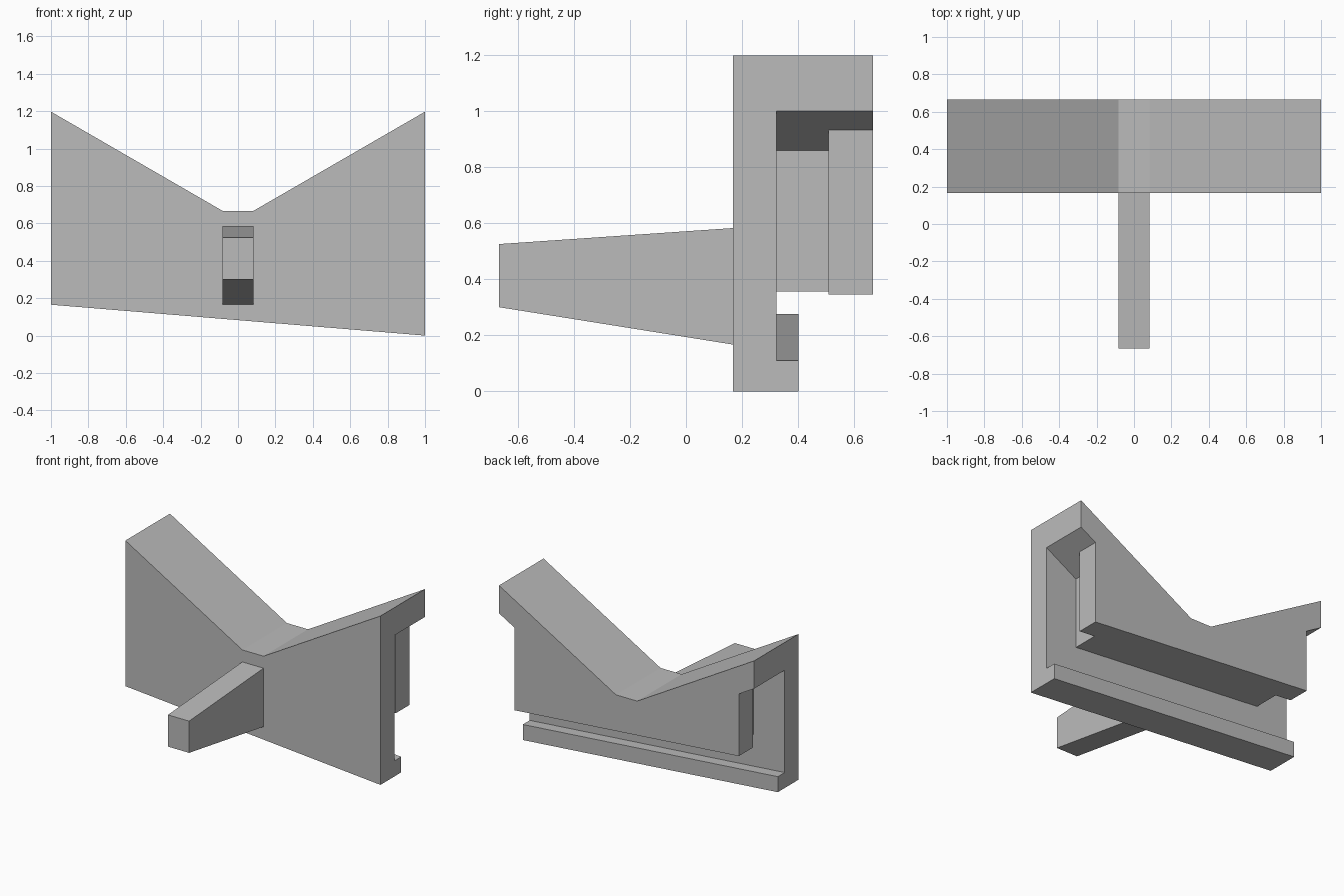
import bpy
import bmesh

cube = bpy.data.objects.get("Cube")
if cube:
    bpy.data.objects.remove(cube, do_unlink=True)

grey = bpy.data.materials.new("plain_grey")
grey.use_nodes = True
colour = (0.5, 0.5, 0.5, 1)
grey.diffuse_color = colour
grey.node_tree.nodes["Principled BSDF"].inputs["Base Color"].default_value = colour

TOP, VALLEY, HALF_FLAT = 1.197, 0.667, 0.083
SLOPE = (TOP - VALLEY) / (1 - HALF_FLAT)


def base(x, rise=0.0):
    """Height of a line parallel to the slanted bottom edge."""
    return rise + 0.0825 * (1 - x)


def prism(name, profile, to_3d, start, end):
    """Extrude a flat profile from start to end along the remaining axis."""
    bm = bmesh.new()
    face = bm.faces.new([bm.verts.new(to_3d(a, b, start)) for a, b in profile])
    moved = bmesh.ops.extrude_face_region(bm, geom=[face])["geom"]
    for v in moved:
        if isinstance(v, bmesh.types.BMVert):
            v.co += to_3d_vector(to_3d, end - start)
    bmesh.ops.recalc_face_normals(bm, faces=bm.faces)
    mesh = bpy.data.meshes.new(name)
    bm.to_mesh(mesh)
    bm.free()
    mesh.materials.append(grey)
    obj = bpy.data.objects.new(name, mesh)
    bpy.context.collection.objects.link(obj)
    return obj


def to_3d_vector(to_3d, length):
    from mathutils import Vector
    return Vector(to_3d(0, 0, length))


def along_y(x, z, y):
    return (x, y, z)


def along_x(y, z, x):
    return (x, y, z)


# V-shaped upper edge shared by every layer
vee = [(1, TOP), (HALF_FLAT, VALLEY), (-HALF_FLAT, VALLEY), (-1, TOP)]


def back_layer(name, half, y0, y1):
    """Layer under the V whose ends are cut back beneath sloping overhangs."""
    under = 1 - SLOPE * (1 - half)
    outline = vee + [(-1, 1), (-half, under), (-half, base(-half, 0.335)),
                     (half, base(half, 0.335)), (half, under), (1, 1)]
    return prism(name, outline, along_y, y0, y1)


# Front plate and the layers behind it
prism("front_plate", vee + [(-1, base(-1)), (1, base(1))], along_y, 0.167, 0.323)
back_layer("middle_block", 0.755, 0.323, 0.508)
back_layer("back_plate", 0.88, 0.508, 0.666)

# Slanted ledge along the bottom of the front plate
prism("bottom_lip", [(-1, base(-1)), (1, base(1)), (1, base(1, 0.11)),
                     (-1, base(-1, 0.11))], along_y, 0.323, 0.4)

# Tapered arm reaching forward
prism("front_arm", [(-0.666, 0.3), (-0.666, 0.525), (0.167, 0.582), (0.167, 0.167)],
      along_x, -HALF_FLAT, HALF_FLAT)
